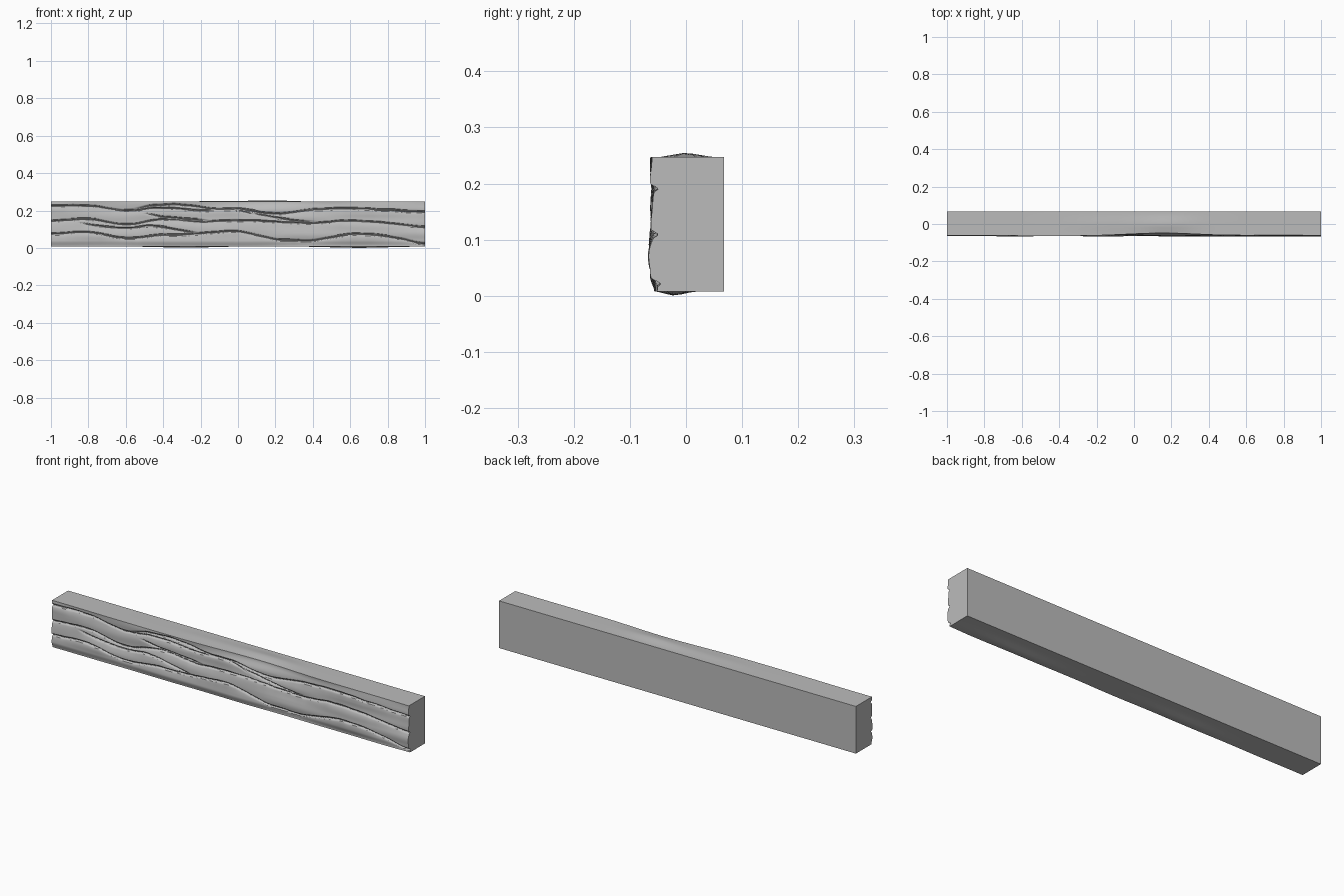
import bpy, bmesh, math
from mathutils import Vector, noise

cube = bpy.data.objects.get("Cube")
if cube:
    bpy.data.objects.remove(cube)

BACK, FRONT, LOW, HIGH = 0.068, -0.062, 0.008, 0.247
COLUMNS, ROWS = 440, 84

# Grain lines: start x, spacing, then heights along the plank
GRAINS = [
    (-1.0, 0.2, [.222, .222, .198, .212, .198, .205, .18, .202, .208, .2, .19]),
    (-1.0, 0.2, [.142, .152, .122, .152, .138, .145, .138, .13, .143, .13, .108]),
    (-1.0, 0.2, [.072, .08, .052, .066, .075, .085, .045, .04, .07, .06, .022]),
    (-0.9, 0.15, [.145, .115, .105, .115, .09, .07]),
    (-0.6, 0.15, [.198, .225, .228, .208, .2, .16]),
    (-0.55, 0.15, [.19, .165, .15, .14]),
    (0.0, 0.15, [.2, .17, .145, .135]),
]


def smooth(t):
    t = min(1, max(0, t))
    return t * t * (3 - 2 * t)


def bump(v, centre, width):
    return math.exp(-((v - centre) / width) ** 2)


def grain_height(grain, x):
    """Height and strength of a grain line at x, with a Catmull-Rom curve."""
    start, step, hs = grain
    last = len(hs) - 1
    t = (x - start) / step
    if t < 0 or t > last:
        return 0, 0
    i = min(int(t), last - 1)
    f = t - i
    a, b, c, d = (hs[min(last, max(0, i + k))] for k in (-1, 0, 1, 2))
    z = b + f / 2 * (c - a + f * (2*a - 5*b + 4*c - d + f * (3*(b - c) + d - a)))
    strength = 1 if step == 0.2 else smooth(t) * smooth(last - t)
    return z + 0.003 * noise.noise(Vector((x * 14, start, hs[0] * 50))), strength


def carve(lines, x, z):
    """Depth of the carved grain: overhang above, torn lip below, slow fade."""
    depth = 0
    for k, (z0, strength) in enumerate(lines):
        if not strength:
            continue
        d = z0 - z
        power = strength * (0.013 + 0.005 * noise.noise(Vector((x * 4, k * 5, 0))))
        if d < 0:
            cut = smooth(1 + d / 0.011)
        else:
            lip = 0.006 + 0.004 * noise.noise(Vector((x * 25, k * 3, 7)))
            cut = 1 - 0.6 * smooth(d / lip) if d < lip else 0.4 * math.exp(-(d - lip) / 0.015)
        depth = max(depth, power * cut)
    return depth


def section(x):
    """Closed outline of the plank at x: front upwards, top, back, bottom."""
    lines = [grain_height(g, x) for g in GRAINS]
    points = []
    for j in range(ROWS + 1):
        z = LOW + (HIGH - LOW) * j / ROWS
        edge = smooth((z - LOW) / 0.03)
        y = FRONT + 0.007 * (1 - edge) + carve(lines, x, z)
        y += 0.004 * noise.noise(Vector((x * 3, z * 22, 2)))
        y += 0.014 * bump(x, 0.15, 0.25) * smooth((z - 0.2) / 0.045)
        y -= 0.004 * bump(z, 0.075, 0.04)
        points.append((x, max(y, -0.068), z))
    top_front, low_front = points[-1][1], points[0][1]
    swell = 0.008 * bump(x, 0.17, 0.17) + 0.003 * bump(x, -0.15, 0.2)
    sag = 0.007 * bump(x, -0.28, 0.2) + 0.008 * bump(x, 0.65, 0.22)
    for k in range(1, 9):
        y = top_front + (BACK - top_front) * k / 8
        rise = swell * max(0, 1 - abs(y) / 0.05)
        points.append((x, y, HIGH + rise))
    for k in range(8):
        y = BACK + (low_front - BACK) * k / 8
        drop = sag * max(0, 1 - abs(y + 0.02) / 0.036)
        points.append((x, y, LOW - drop))
    return points


# Plank: outlines swept along x and closed with end caps
bm = bmesh.new()
rings = [[bm.verts.new(p) for p in section(-1 + 2 * i / COLUMNS)]
         for i in range(COLUMNS + 1)]
for a, b in zip(rings, rings[1:]):
    for j in range(len(a)):
        k = (j + 1) % len(a)
        bm.faces.new((a[j], b[j], b[k], a[k]))
bm.faces.new(rings[0])
bm.faces.new(rings[-1])
bmesh.ops.recalc_face_normals(bm, faces=bm.faces)
mesh = bpy.data.meshes.new("carved_plank")
bm.to_mesh(mesh)
bm.free()
plank = bpy.data.objects.new("carved_plank", mesh)
bpy.context.collection.objects.link(plank)

# Plain grey colour
grey = bpy.data.materials.new("plain_grey")
grey.use_nodes = True
colour = (0.5, 0.5, 0.5, 1)
grey.diffuse_color = colour
grey.node_tree.nodes["Principled BSDF"].inputs["Base Color"].default_value = colour
mesh.materials.append(grey)

bpy.context.view_layer.objects.active = plank
plank.select_set(True)
bpy.ops.object.shade_smooth_by_angle(angle=math.radians(35))
